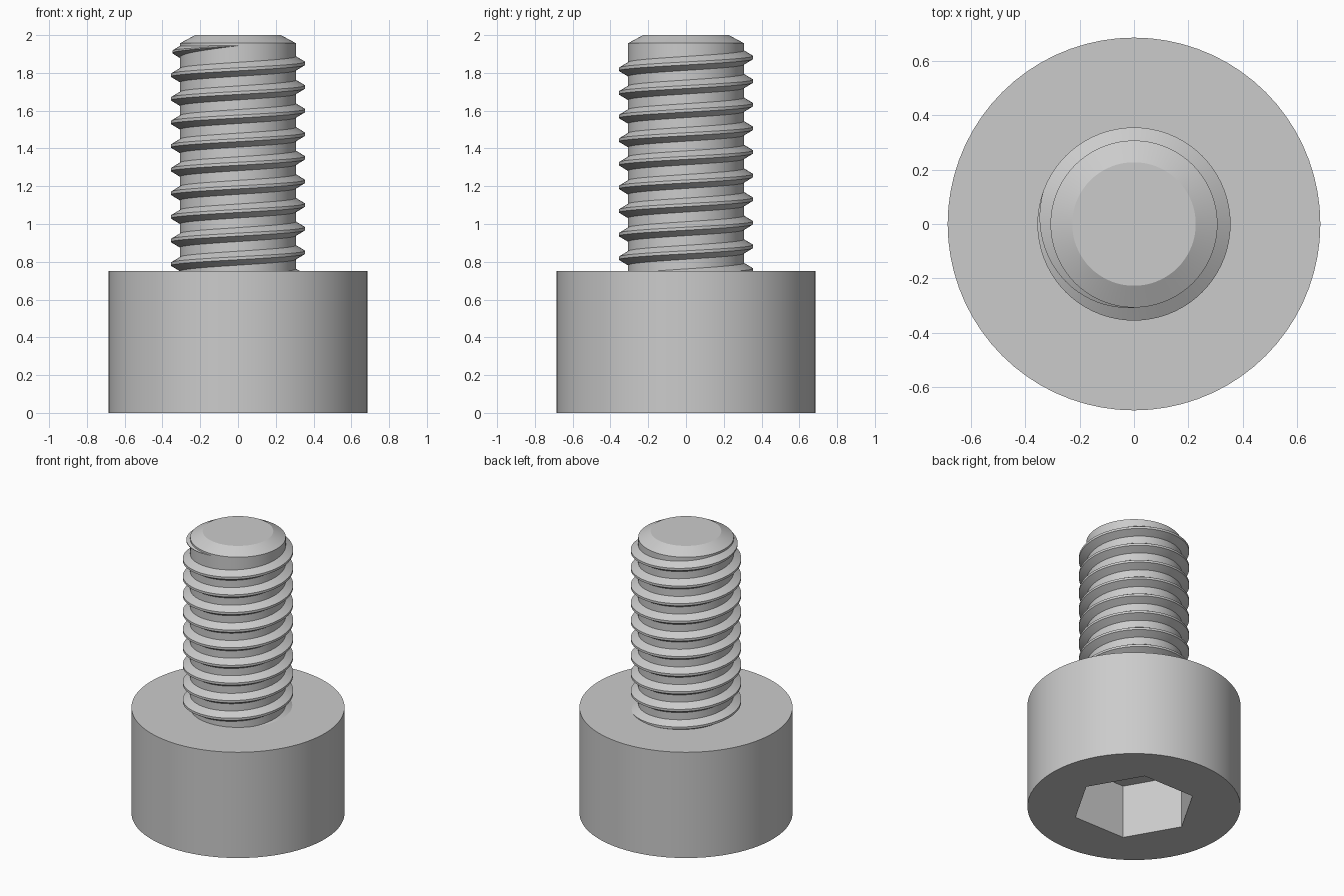
import bpy
import bmesh
from math import cos, sin, pi, radians

HEAD_R, HEAD_H = 0.685, 0.75
CORE_R, CREST_R, PITCH = 0.307, 0.355, 0.125
SIDES = 72

old = bpy.data.objects.get("Cube")
if old:
    bpy.data.objects.remove(old, do_unlink=True)

steel = bpy.data.materials.new("grey_steel")
steel.use_nodes = True
steel.diffuse_color = (0.6, 0.6, 0.6, 1)
steel.node_tree.nodes["Principled BSDF"].inputs["Base Color"].default_value = (0.6, 0.6, 0.6, 1)


def finish(name, bm):
    """Turn a bmesh into a named steel object."""
    bmesh.ops.recalc_face_normals(bm, faces=bm.faces)
    mesh = bpy.data.meshes.new(name)
    bm.to_mesh(mesh)
    bm.free()
    mesh.materials.append(steel)
    obj = bpy.data.objects.new(name, mesh)
    bpy.context.collection.objects.link(obj)
    return obj


def activate(obj):
    bpy.ops.object.select_all(action='DESELECT')
    obj.select_set(True)
    bpy.context.view_layer.objects.active = obj


def stack(name, profile, sides):
    """Solid of revolution from (radius, height) pairs, capped at both ends."""
    bm = bmesh.new()
    rings = [[bm.verts.new((r * cos(2 * pi * i / sides), r * sin(2 * pi * i / sides), z))
              for i in range(sides)] for r, z in profile]
    for low, high in zip(rings, rings[1:]):
        for i in range(sides):
            j = (i + 1) % sides
            bm.faces.new((low[i], low[j], high[j], high[i]))
    bm.faces.new(rings[0])
    bm.faces.new(rings[-1])
    return finish(name, bm)


def thread(name, turns, end_angle, end_z, fade):
    """Right-handed ridge that fades into the core at its upper end."""
    bm = bmesh.new()
    steps = turns * SIDES
    root, tip, sunk = 0.037, 0.008, 0.012
    slope = (root - tip) / (CREST_R - CORE_R)
    rows = []
    for i in range(steps + 1):
        back = (steps - i) * 2 * pi / SIDES
        angle = end_angle - back
        z = end_z - PITCH * back / (2 * pi)
        size = max(0.02, min(1, back / fade))
        crest = CORE_R + (CREST_R - CORE_R) * size
        base = root * size + slope * sunk
        section = [(CORE_R - sunk, -base), (crest, -tip * size),
                   (crest, tip * size), (CORE_R - sunk, base)]
        rows.append([bm.verts.new((r * cos(angle), r * sin(angle), z + dz))
                     for r, dz in section])
    for a, b in zip(rows, rows[1:]):
        for k in range(4):
            m = (k + 1) % 4
            bm.faces.new((a[k], b[k], b[m], a[m]))
    bm.faces.new(rows[0])
    bm.faces.new(rows[-1])
    return finish(name, bm)


# Cylindrical head with a hexagonal socket cut into its underside
head = stack("head", [(HEAD_R, 0), (HEAD_R, HEAD_H)], SIDES)
cutter = stack("socket_cutter", [(0.4, -0.1), (0.4, 0.38)], 6)
cutter.hide_render = True
cut = head.modifiers.new("socket", 'BOOLEAN')
cut.operation = 'DIFFERENCE'
cut.solver = 'EXACT'
cut.object = cutter
activate(head)
bpy.ops.object.modifier_apply(modifier=cut.name)
bpy.data.objects.remove(cutter, do_unlink=True)

# Plain core with a chamfered tip
shank = stack("shank", [(CORE_R, HEAD_H - 0.05), (CORE_R, 1.957), (0.227, 2.0)], SIDES)

# Helical ridge, its lower end buried in the head
ridge = thread("thread", 10, radians(270), 1.944, radians(110))

for part in (head, shank, ridge):
    activate(part)
    bpy.ops.object.shade_smooth_by_angle(angle=radians(25))
